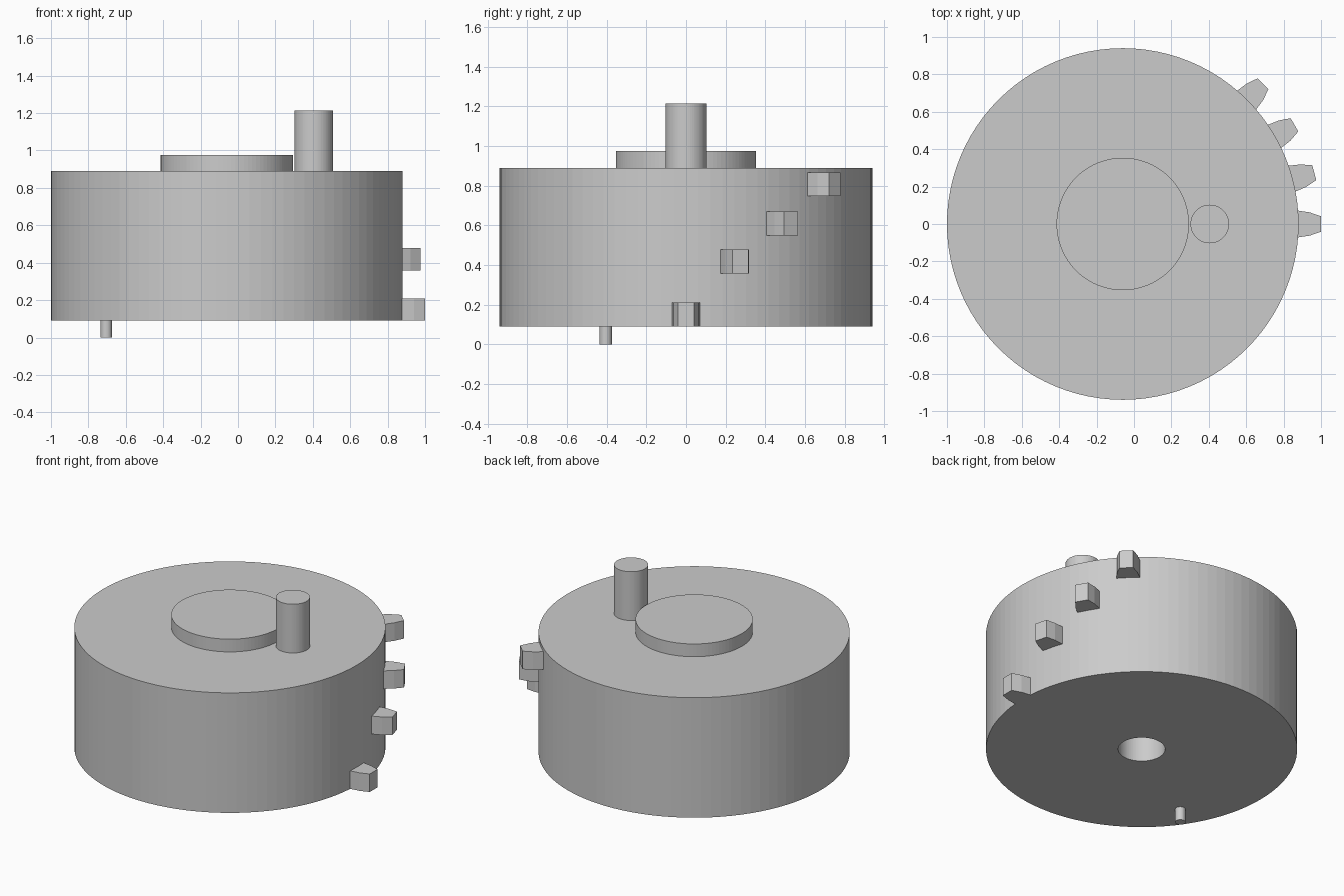
import bpy
import bmesh
from math import radians, pi
from mathutils import Matrix, Vector

cube = bpy.data.objects.get("Cube")
if cube:
    bpy.data.objects.remove(cube, do_unlink=True)

CX = -0.06       # drum axis
RADIUS = 0.94
BOTTOM, TOP = 0.09, 0.89

grey = bpy.data.materials.new("plain grey")
grey.use_nodes = True
colour = (0.6, 0.6, 0.6, 1)
grey.diffuse_color = colour
grey.node_tree.nodes["Principled BSDF"].inputs["Base Color"].default_value = colour


def finish(name, bm, location):
    bmesh.ops.remove_doubles(bm, verts=bm.verts, dist=0.0001)
    bmesh.ops.recalc_face_normals(bm, faces=bm.faces)
    mesh = bpy.data.meshes.new(name)
    bm.to_mesh(mesh)
    bm.free()
    mesh.materials.append(grey)
    obj = bpy.data.objects.new(name, mesh)
    obj.location = location
    bpy.context.collection.objects.link(obj)
    return obj


def lathe(name, profile, location, steps):
    """Revolve (radius, height) points around the vertical axis."""
    bm = bmesh.new()
    verts = [bm.verts.new((r, 0, z)) for r, z in profile]
    edges = [bm.edges.new(pair) for pair in zip(verts, verts[1:])]
    bmesh.ops.spin(bm, geom=verts + edges, cent=(0, 0, 0), axis=(0, 0, 1),
                   angle=2 * pi, steps=steps, use_duplicate=False)
    return finish(name, bm, location)


def cylinder(name, x, y, radius, z0, z1, steps=64):
    profile = [(0, z0), (radius, z0), (radius, z1), (0, z1)]
    return lathe(name, profile, (x, y, 0), steps)


def tooth(name, angle, z0, height=0.12):
    """Tapered tooth standing out radially from the drum wall."""
    half = [(0.92, 0.073), (0.94, 0.071), (1.0, 0.062), (1.06, 0.041)]
    outline = half + [(r, -w) for r, w in reversed(half)]
    bm = bmesh.new()
    face = bm.faces.new([bm.verts.new((r, w, z0)) for r, w in outline])
    grown = bmesh.ops.extrude_face_region(bm, geom=[face], use_keep_orig=True)
    lifted = [v for v in grown["geom"] if isinstance(v, bmesh.types.BMVert)]
    bmesh.ops.translate(bm, verts=lifted, vec=Vector((0, 0, height)))
    bm.transform(Matrix.Rotation(radians(angle), 4, "Z"))
    return finish(name, bm, (CX, 0, 0))


# Drum with a blind shaft bore in its underside
bore = 0.142
lathe("drum", [(0, TOP), (RADIUS, TOP), (RADIUS, BOTTOM), (bore, BOTTOM),
               (bore, TOP - 0.02), (0, TOP - 0.02)], (CX, 0, 0), 96)

# Raised disc, crank peg and small underside pin
cylinder("raised_disc", CX, 0, 0.354, TOP, 0.975, 96)
cylinder("crank_peg", 0.405, 0, 0.103, TOP, 1.215)
cylinder("underside_pin", -0.705, -0.405, 0.031, 0, BOTTOM + 0.01, 32)

# Teeth climbing around the wall
for i, z in enumerate((BOTTOM, 0.358, 0.55, 0.747)):
    tooth(f"tooth_{i + 1}", 15 * i, z)
